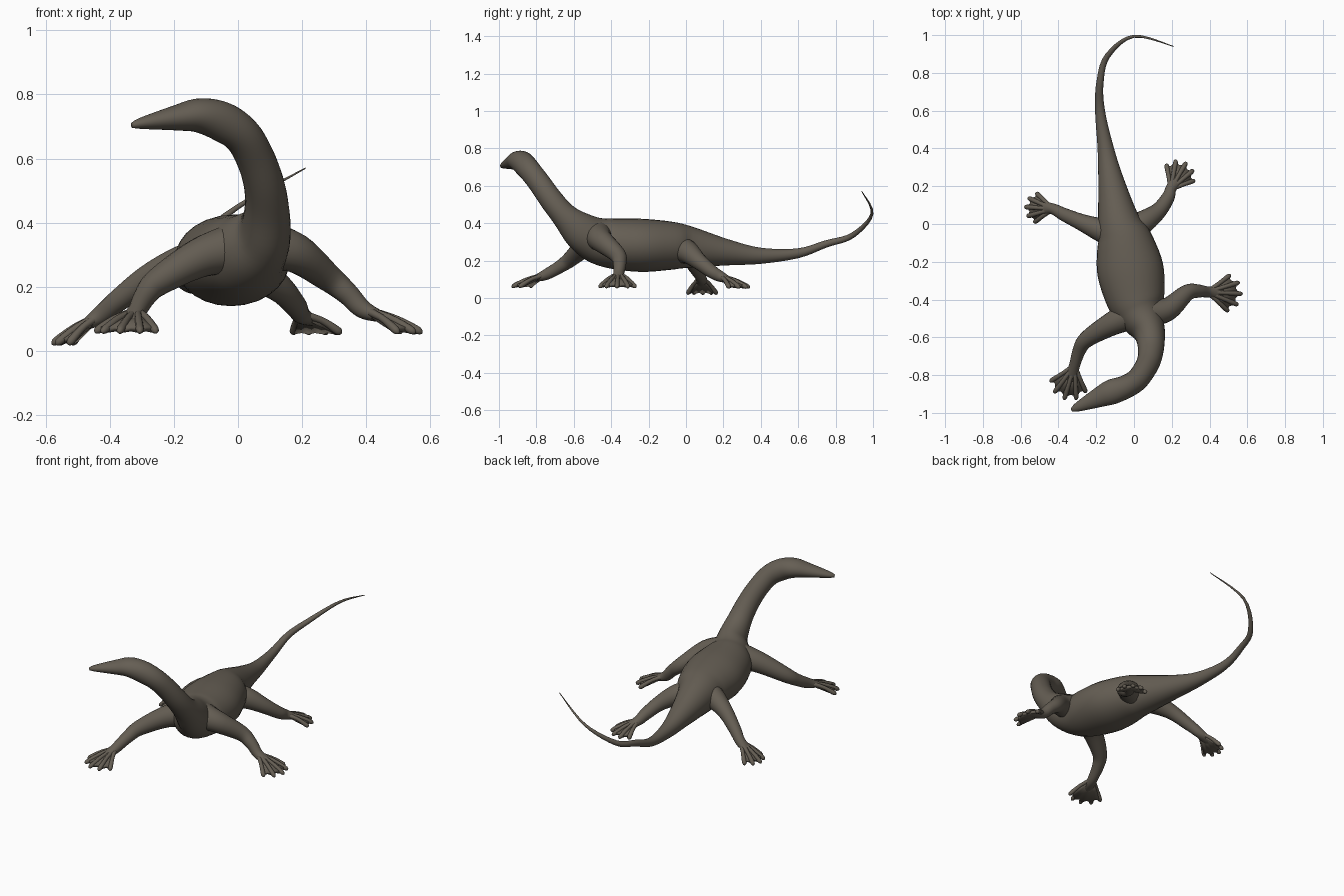
import bpy, bmesh, math
from mathutils import Vector

cube = bpy.data.objects.get("Cube")
if cube:
    bpy.data.objects.remove(cube, do_unlink=True)

skin = bpy.data.materials.new("grey brown skin")
skin.use_nodes = True
colour = (0.13, 0.112, 0.088, 1)
skin.diffuse_color = colour
bsdf = skin.node_tree.nodes["Principled BSDF"]
bsdf.inputs["Base Color"].default_value = colour
bsdf.inputs["Roughness"].default_value = 0.8


def finish(bm, name):
    """Turn a bmesh into a smooth shaded object."""
    bmesh.ops.recalc_face_normals(bm, faces=bm.faces)
    mesh = bpy.data.meshes.new(name)
    bm.to_mesh(mesh)
    bm.free()
    mesh.materials.append(skin)
    mesh.polygons.foreach_set("use_smooth", [True] * len(mesh.polygons))
    obj = bpy.data.objects.new(name, mesh)
    bpy.context.collection.objects.link(obj)
    return obj


def spline(stations, steps):
    """Smooth the stations with a Catmull-Rom curve."""
    pts = [Vector(s) for s in stations]
    out = []
    for i, (b, c) in enumerate(zip(pts, pts[1:])):
        before = (c - pts[max(i - 1, 0)]) / 2
        after = (pts[min(i + 2, len(pts) - 1)] - b) / 2
        for k in range(steps):
            t = k / steps
            ease = t * t * (3 - 2 * t)
            out.append(b.lerp(c, ease) + before * t * (1 - t) ** 2 - after * t * t * (1 - t))
    return out + [pts[-1]]


def sweep(bm, stations, sides, steps):
    """Loft ellipses along stations of x, y, z, half width, half height."""
    rows = spline(stations, steps)
    rings = []
    for i, row in enumerate(rows):
        before, after = rows[max(i - 1, 0)], rows[min(i + 1, len(rows) - 1)]
        tangent = (Vector(after[:3]) - Vector(before[:3])).normalized()
        side = tangent.cross(Vector((0, 0, 1))).normalized()
        up = side.cross(tangent)
        ring = []
        for k in range(sides):
            a = math.tau * k / sides
            offset = side * math.cos(a) * row[3] + up * math.sin(a) * row[4]
            ring.append(bm.verts.new(Vector(row[:3]) + offset))
        rings.append(ring)
    for r, s in zip(rings, rings[1:]):
        for k in range(sides):
            n = (k + 1) % sides
            bm.faces.new((r[k], r[n], s[n], s[k]))
    bm.faces.new(rings[0])
    bm.faces.new(rings[-1])


def station(x, y, z, width, height=None):
    """A station given in hundredths, round unless it has its own height."""
    return [v / 100 for v in (x, y, z, width, height or width)]


# Head, neck, trunk and tail in one loft
body = [
    (-33, -98.5, 70.3, .8), (-30, -97, 71, 2.4, 1.8), (-19, -92, 72.7, 5.2, 4),
    (-12, -89, 73.4, 6.6, 5.4), (-5, -86.5, 71.5, 6.2), (1, -83, 67.5, 6),
    (5, -78, 61, 6), (8, -72, 52.5, 6.3), (9, -65, 44, 7),
    (8, -57, 36.5, 8.5, 10), (4, -49, 31.5, 12), (1, -40, 29.3, 15.5, 13.4),
    (-2, -24, 28.2, 17.6, 14.2), (-5, -9, 28, 14.8, 13), (-8, 1, 27.3, 11.3),
    (-12, 22, 24.4, 7), (-15, 40, 22.6, 4.3), (-18, 60, 24, 2.6),
    (-18, 75, 29, 1.9), (-14, 89, 33.5, 1.5), (0, 99.4, 45, .8), (21, 94, 57, .2),
]
bm = bmesh.new()
sweep(bm, [station(*row) for row in body], 28, 5)
finish(bm, "body")

# Each limb runs from the trunk through elbow or knee to the ankle
limbs = {
    "front_right": [(-1, -48, 32), (-12, -53, 29), (-25, -61, 21.5), (-29, -67, 17),
                    (-31.5, -75, 12.5)],
    "front_left": [(8, -47, 33), (18, -45, 30.5), (28, -36.5, 23), (34, -35.5, 18),
                   (39, -36, 13)],
    "rear_right": [(-9, -6, 28), (-18, -3, 26.5), (-28, 1, 22.5), (-37, 5, 16),
                   (-43, 8, 11)],
    "rear_left": [(-4, -4, 26), (5, 1, 24.5), (13, 7, 19.5), (18, 14, 14),
                  (19.5, 18.5, 11.5)],
}
leg_radii = (8, 6.2, 4.4, 3.5, 2.9)
# Heading in degrees, longest toe and toe tip height of each foot
feet = {
    "front_right": (253, 0.19, 0.058),
    "front_left": (-3, 0.185, 0.056),
    "rear_right": (176, 0.15, 0.02),
    "rear_left": (60, 0.165, 0.054),
}


def web(name, ankle, tips):
    """Scalloped skin stretched between the toes."""
    bm = bmesh.new()
    edge = [ankle.lerp(tips[0], 0.9)]
    for a, b in zip(tips, tips[1:]):
        edge += [ankle.lerp((a + b) / 2, 0.83), ankle.lerp(b, 0.9)]
    centre = bm.verts.new(ankle)
    verts = [bm.verts.new(p) for p in edge]
    for a, b in zip(verts, verts[1:]):
        bm.faces.new((centre, a, b))
    thick = finish(bm, name).modifiers.new("thickness", "SOLIDIFY")
    thick.thickness = 0.018
    thick.offset = 0


for name, path in limbs.items():
    heading, length, height = feet[name]
    ankle = Vector(path[-1]) / 100

    # Five toes fan out, the outer ones shorter
    tips = []
    for k in (-1, -0.5, 0, 0.5, 1):
        angle = math.radians(heading + 40 * k)
        reach = length * (1 - 0.18 * k * k)
        tips.append(Vector((ankle.x + reach * math.cos(angle),
                            ankle.y + reach * math.sin(angle), height)))

    # The leg flattens into the foot
    leg = bmesh.new()
    rows = [station(*p, r) for p, r in zip(path, leg_radii)]
    rows.append([*ankle.lerp(tips[2], 0.35), 0.032, 0.015])
    rows.append([*ankle.lerp(tips[2], 0.5), 0.012, 0.006])
    sweep(leg, rows, 20, 5)
    finish(leg, name + "_leg")

    # Ridged toes with small knuckles
    toes = bmesh.new()
    for tip in tips:
        rows = []
        for t, r in ((0, 0.014), (0.5, 0.011), (0.88, 0.013), (0.97, 0.009), (1, 0.002)):
            spot = ankle.lerp(tip, t)
            spot.z += 0.012 * math.sin(math.pi * t)
            rows.append([*spot, r, r])
        sweep(toes, rows, 10, 3)
    finish(toes, name + "_toes")
    web(name + "_web", ankle, tips)
